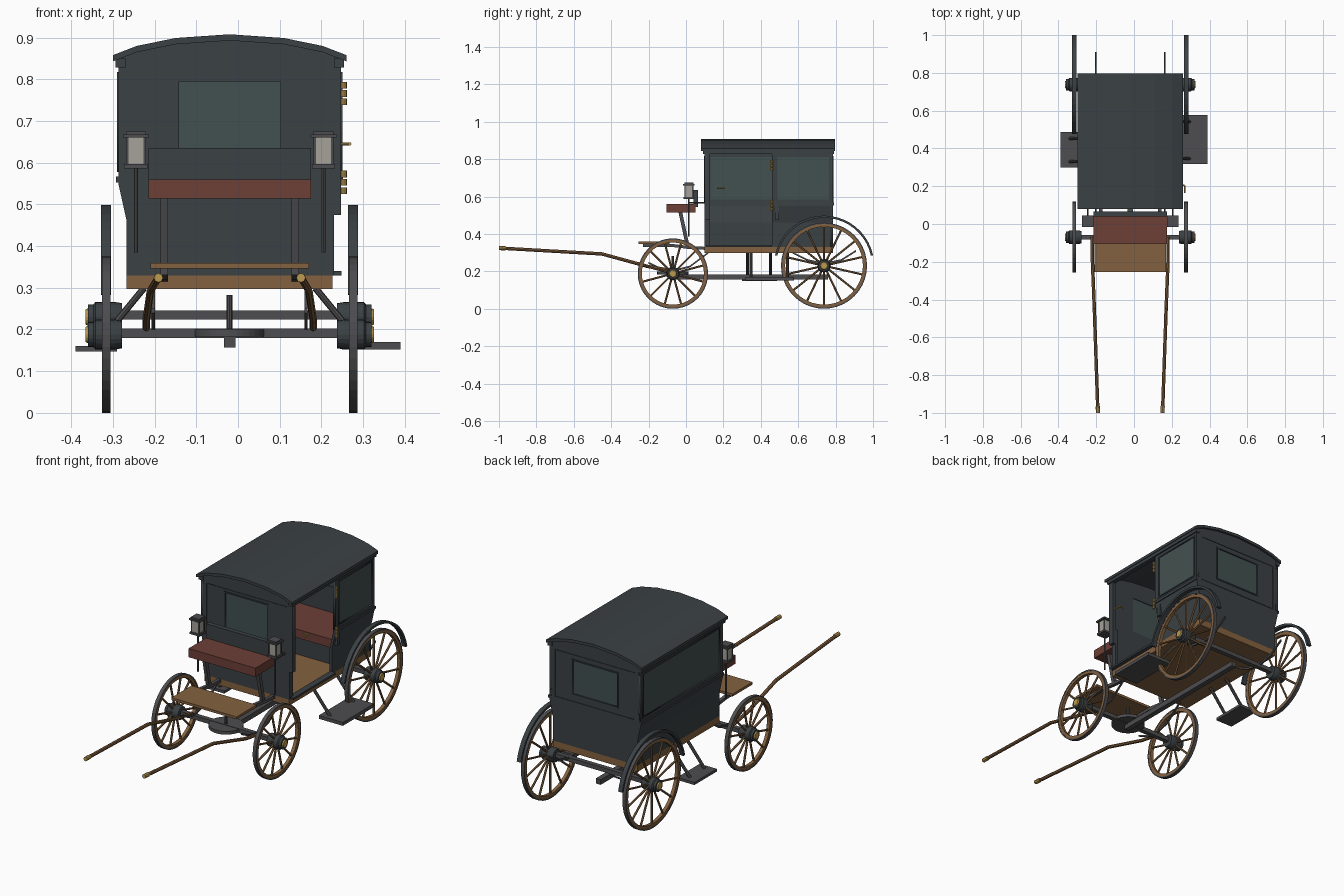
import bpy, bmesh, math
from mathutils import Vector, Matrix

if "Cube" in bpy.data.objects:
    bpy.data.objects.remove(bpy.data.objects["Cube"])

CX = -0.02  # centre line of the carriage


def mat(name, *rgb):
    m = bpy.data.materials.new(name)
    m.diffuse_color = (*rgb, 1)
    m.use_nodes = True
    m.node_tree.nodes["Principled BSDF"].inputs["Base Color"].default_value = m.diffuse_color
    return m


DARK = mat("dark_paint", .043, .052, .057)
GLASS = mat("window_glass", .055, .082, .08)
IRON = mat("iron", .075, .075, .08)
WOOD = mat("wood", .23, .12, .05)
RED = mat("leather", .15, .05, .037)
BRASS = mat("brass", .5, .32, .08)
LAMP = mat("lamp_glass", .38, .36, .32)


def finish(name, bm, m):
    bmesh.ops.recalc_face_normals(bm, faces=bm.faces)
    me = bpy.data.meshes.new(name)
    bm.to_mesh(me)
    bm.free()
    me.materials.append(m)
    ob = bpy.data.objects.new(name, me)
    ob.location.x = CX
    bpy.context.collection.objects.link(ob)
    return ob


def box(name, x, y, z, m):
    bm = bmesh.new()
    bmesh.ops.create_cube(bm, size=1)
    for v in bm.verts:
        v.co = [(a + b) / 2 + c * abs(b - a) for (a, b), c in zip((x, y, z), v.co)]
    return finish(name, bm, m)


def rod(name, points, r, m, n=8):
    """Round bar through a list of points."""
    bm = bmesh.new()
    for a, b in zip(points, points[1:]):
        a, b = Vector(a), Vector(b)
        d = b - a
        mx = Matrix.Translation((a + b) / 2) @ d.to_track_quat('Z', 'Y').to_matrix().to_4x4()
        bmesh.ops.create_cone(bm, cap_ends=True, segments=n, radius1=r, radius2=r, depth=d.length, matrix=mx)
    return finish(name, bm, m)


def prism(name, pts, lo, hi, axis, m):
    """Extrude a closed outline along x (pts = y,z) or y (pts = x,z)."""
    bm = bmesh.new()
    put = (lambda p, t: (t, *p)) if axis == 'x' else (lambda p, t: (p[0], t, p[1]))
    f = bm.faces.new([bm.verts.new(put(p, lo)) for p in pts])
    ext = bmesh.ops.extrude_face_region(bm, geom=[f])
    d = Vector((hi - lo, 0, 0) if axis == 'x' else (0, hi - lo, 0))
    bmesh.ops.translate(bm, vec=d, verts=[e for e in ext['geom'] if isinstance(e, bmesh.types.BMVert)])
    return finish(name, bm, m)


def ribbon(path, t):
    """Outline of a strip of thickness t under a path."""
    return path + [(a, b - t) for a, b in reversed(path)]


def lathe_x(name, prof, y, z, m, n=32):
    """Turn a closed (x, radius) profile about an x-parallel axle."""
    bm = bmesh.new()
    rings = [[bm.verts.new((x, y + r * math.cos(k * math.tau / n), z + r * math.sin(k * math.tau / n)))
              for x, r in prof] for k in range(n)]
    for k in range(n):
        a, b = rings[k], rings[(k + 1) % n]
        for i in range(len(prof)):
            j = (i + 1) % len(prof)
            bm.faces.new((a[i], a[j], b[j], b[i]))
    bmesh.ops.remove_doubles(bm, verts=bm.verts, dist=1e-5)
    return finish(name, bm, m)


def plate(name, loops, at, axis, m, t=.014):
    """Flat wall with window holes: first loop is the outline, others are holes."""
    cu = bpy.data.curves.new(name, 'CURVE')
    cu.dimensions, cu.fill_mode, cu.extrude = '2D', 'BOTH', t / 2
    for loop in loops:
        s = cu.splines.new('POLY')
        s.points.add(len(loop) - 1)
        for p, c in zip(s.points, loop):
            p.co = (*c, 0, 1)
        s.use_cyclic_u = True
    tmp = bpy.data.objects.new(name + "_curve", cu)
    bpy.context.collection.objects.link(tmp)
    me = bpy.data.meshes.new_from_object(tmp.evaluated_get(bpy.context.evaluated_depsgraph_get()))
    bpy.data.objects.remove(tmp)
    bm = bmesh.new()
    bm.from_mesh(me)
    for v in bm.verts:
        a, b, c = v.co
        v.co = (at + c, a, b) if axis == 'x' else (a, at + c, b)
    bmesh.ops.remove_doubles(bm, verts=bm.verts, dist=1e-5)
    return finish(name, bm, m)


def rect(a, b, c, d):
    return [(a, c), (b, c), (b, d), (a, d)]


def trim(name, axis, at, a, b, c, d, w=.007, t=.005):
    """Raised moulding round a rectangle."""
    plate(name, [rect(a - w, b + w, c - w, d + w), rect(a, b, c, d)], at, axis, DARK, t)


def mirrored(pts):
    return pts + [(-x, z) for x, z in reversed(pts) if x]


# Body end walls with their windows
half = [(.247, .33), (.247, .46), (.267, .55), (.267, .85), (.22, .872), (.13, .892), (0, .9)]
outline = mirrored(half)
for name, y, s, w in (("front", .107, -1, (-.122, .122, .6, .795)), ("rear", .779, 1, (-.13, .13, .61, .785))):
    plate(name + "_wall", [outline, rect(*w)], y, 'y', DARK)
    plate(name + "_window", [rect(*w)], y, 'y', GLASS, .006)
    trim(name + "_window_frame", 'y', y + s * .008, *w)
    trim(name + "_panel_frame", 'y', y + s * .008, -.232, .232, .57, .812, .005, .004)

# Side walls: tapered lower panel, framed window above
low = [(.247, .33), (.247, .46), (.267, .55), (.267, .565)]
low += [(x - .014, z) for x, z in reversed(low)]
for side, s, y0 in (("left", -1, .1), ("right", 1, .46)):
    prism(side + "_lower_panel", [(s * x, z) for x, z in low], y0, .786, 'y', DARK)
    w = (y0 + .03, .765, .585, .81)
    plate(side + "_upper_wall", [rect(y0, .786, .56, .85), rect(*w)], s * .26, 'x', DARK)
    plate(side + "_window", [rect(*w)], s * .26, 'x', GLASS, .006)
    trim(side + "_window_frame", 'x', s * .268, *w)
    box(side + "_belt_rail", (s * .262, s * .272), (y0, .79), (.553, .567), DARK)
    box(side + "_cornice", (s * .25, s * .274), (.092, .79), (.828, .85), DARK)

# Open doorway: pillars, sill, hinges and handle
box("door_front_pillar", (.25, .267), (.1, .128), (.475, .84), DARK)
box("door_front_pillar_foot", (.232, .25), (.1, .128), (.33, .56), DARK)
box("door_rear_pillar_foot", (.245, .267), (.475, .497), (.475, .56), DARK)
box("door_sill", (.235, .268), (.11, .46), (.33, .34), DARK)
for zc in (.766, .553):
    for k in (-1, 0, 1):
        zz = zc + k * .02
        rod("hinge_knuckle", [(.274, .457, zz - .008), (.274, .457, zz + .008)], .007, BRASS)
rod("door_handle", [(.262, .205, .645), (.288, .205, .645), (.288, .165, .645)], .004, BRASS)

# Roof, floor and passenger seat
arch = [(.28, .858), (.223, .88), (.13, .899), (0, .908)]
arch = mirrored(arch)
prism("roof", ribbon(arch, .015), .08, .797, 'y', DARK)
box("floor", (-.247, .247), (.1, .786), (.297, .332), WOOD)
box("passenger_seat", (-.235, .235), (.52, .77), (.43, .475), RED)
box("passenger_seat_base", (-.23, .23), (.54, .77), (.332, .43), DARK)

# Driver seat and footboard
box("driver_seat", (-.195, .195), (-.105, .052), (.514, .56), RED)
box("driver_seat_back", (-.195, .195), (.04, .065), (.545, .635), DARK)
box("footboard", (-.19, .19), (-.255, -.088), (.346, .359), WOOD)
for s in (-1, 1):
    x = s * .157
    prism("seat_support", [(-.04, .515), (-.02, .515), (.02, .33), (0, .33)], x - .009, x + .009, 'x', IRON)
    prism("footboard_bracket", ribbon([(-.23, .347), (-.08, .347), (.02, .335), (.12, .33)], .016),
          x - .009, x + .009, 'x', IRON)

# Carriage lamps
for s in (-1, 1):
    x, y = s * .225, .015
    b = lambda n, h, z0, z1, m: box(n, (x - h, x + h), (y - h, y + h), (z0, z1), m)
    b("lamp_glass", .021, .596, .662, LAMP)
    b("lamp_cap", .031, .66, .668, IRON)
    b("lamp_cap_top", .024, .668, .675, IRON)
    b("lamp_base", .028, .586, .597, IRON)
    for i in (-1, 1):
        for j in (-1, 1):
            px, py = x + i * .021, y + j * .021
            box("lamp_post", (px - .003, px + .003), (py - .003, py + .003), (.596, .662), IRON)
    rod("lamp_stem", [(x, y, .59), (x, y, .385)], .005, IRON)
    rod("lamp_bracket", [(x, y, .567), (x, .105, .567)], .004, IRON)

# Wheels, fenders and axles
for end, y, r, n in (("front", -.07, .188, 12), ("rear", .738, .23, 14)):
    for s in (-1, 1):
        c = s * .296
        ring = lambda h, a, b: [(c - h, a), (c + h, a), (c + h, b), (c - h, b)]
        lathe_x(end + "_wheel_tyre", ring(.01, r - .007, r), y, r, IRON, 40)
        lathe_x(end + "_wheel_rim", ring(.009, r - .022, r - .006), y, r, WOOD, 40)
        lathe_x(end + "_hub", [(s * .258, 0), (s * .258, .033), (s * .275, .036), (s * .322, .036),
                               (s * .327, .03), (s * .34, .03), (s * .34, 0)], y, r, DARK, 20)
        lathe_x(end + "_hub_cap", [(s * .338, 0), (s * .338, .022), (s * .346, .018), (s * .346, 0)],
                y, r, BRASS, 16)
        for k in range(n):
            a = (k + .5) * math.tau / n
            d = Vector((0, math.cos(a), math.sin(a)))
            o = Vector((c, y, r))
            rod(end + "_spoke", [o + d * .03, o + d * (r - .015)], .0055, WOOD, 6)
        if end == "rear":
            arc = [math.radians(12 + 156 * k / 20) for k in range(21)]
            pts = [(y + R * math.cos(a), r + R * math.sin(a))
                   for R, seq in ((.268, arc), (.256, arc[::-1])) for a in seq]
            prism("fender", pts, c - .012, c + .012, 'x', DARK)
    box(end + "_axle", (-.28, .28), (y - .012, y + .012), (r - .006, r + .016) if end == "rear" else (.18, .202), IRON)

# Undercarriage: perch, turning plate, king pin, leaf springs
box("perch", (-.014, .014), (-.08, .76), (.157, .184), IRON)
rod("turning_plate", [(0, -.07, .183), (0, -.07, .2)], .084, IRON, 32)
rod("king_pin", [(0, -.07, .16), (0, -.07, .283)], .007, IRON)
for s in (-1, 1):
    for end, path in (("rear", [(.57, .305), (.65, .265), (.738, .245), (.83, .265), (.91, .315)]),
                      ("front", [(-.2, .25), (-.13, .217), (-.07, .208), (.02, .23), (.12, .305)])):
        prism(end + "_leaf_spring", ribbon(path, .01), s * .183 - .004, s * .183 + .004, 'x', IRON)

# Entry steps on diagonal hangers
for s, x, y, z in ((1, (.27, .41), (.317, .577), (.152, .17)), (-1, (-.37, -.27), (.3, .487), (.147, .161))):
    box("step", x, y, z, IRON)
    for yy in (y[0] + .03, y[1] - .035):
        rod("step_hanger", [(s * .205, yy, .3), (s * .32, yy, .16)], .008, IRON)

# Shafts for the horse, with brass tips
for s in (-1, 1):
    tip = Vector((s * .172, -.975, .323))
    rod("shaft", [tip, (s * .19, -.45, .293), (s * .2, -.2, .225), (s * .2, -.07, .203)], .009, WOOD)
    rod("shaft_tip", [(s * .171, -1, .324), tip + Vector((0, .01, 0))], .011, BRASS)
